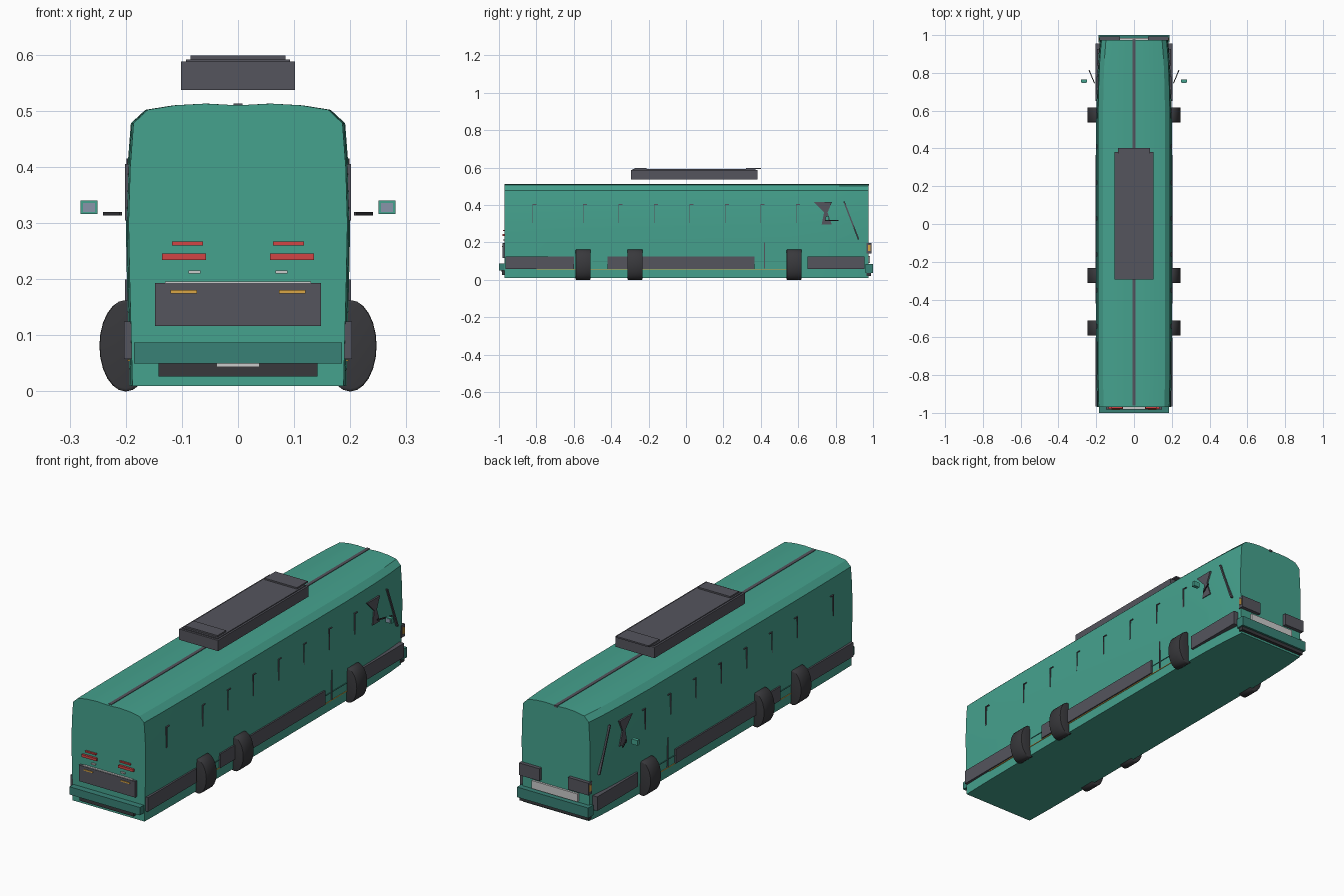
import bpy, bmesh, math
from mathutils import Matrix, Vector

if "Cube" in bpy.data.objects:
    bpy.data.objects.remove(bpy.data.objects["Cube"])

def mat(name, c):
    m = bpy.data.materials.new(name)
    m.diffuse_color = (*c, 1)
    m.use_nodes = True
    m.node_tree.nodes["Principled BSDF"].inputs["Base Color"].default_value = m.diffuse_color
    return m

GREEN = mat("body_green", (0.06, 0.36, 0.27))
DGREEN = mat("bumper_green", (0.04, 0.22, 0.18))
DARK = mat("dark_grey", (0.09, 0.09, 0.11))
RUBBER = mat("rubber", (0.04, 0.04, 0.045))
RED = mat("red", (0.65, 0.06, 0.06))
AMBER = mat("amber", (0.7, 0.38, 0.06))
WHITE = mat("white", (0.8, 0.8, 0.8))
GLASS = mat("mirror_glass", (0.25, 0.3, 0.4))

def finish(name, bm, m):
    bmesh.ops.recalc_face_normals(bm, faces=bm.faces)
    me = bpy.data.meshes.new(name)
    bm.to_mesh(me)
    bm.free()
    me.materials.append(m)
    ob = bpy.data.objects.new(name, me)
    bpy.context.collection.objects.link(ob)
    return ob

def box(name, x, y, z, m):
    """Box from (min, max) ranges."""
    bm = bmesh.new()
    bmesh.ops.create_cube(bm, size=1)
    for v in bm.verts:
        v.co = [r[0] if c < 0 else r[1] for c, r in zip(v.co, (x, y, z))]
    return finish(name, bm, m)

def pair(name, x, y, z, m):
    """The same box on both sides of x = 0."""
    box(name + "_right", x, y, z, m)
    box(name + "_left", (-x[1], -x[0]), y, z, m)

def prism(name, pts, x, m):
    """Side-view (y, z) outline extruded across an x range, both sides."""
    for side, s in (("right", 1), ("left", -1)):
        bm = bmesh.new()
        f = bm.faces.new([bm.verts.new((s * x[0], *p)) for p in pts])
        r = bmesh.ops.extrude_face_region(bm, geom=[f])
        vs = [g for g in r["geom"] if isinstance(g, bmesh.types.BMVert)]
        bmesh.ops.translate(bm, verts=vs, vec=(s * (x[1] - x[0]), 0, 0))
        finish(f"{name}_{side}", bm, m)

def smooth(ob, deg=30):
    bpy.ops.object.select_all(action='DESELECT')
    ob.select_set(True)
    bpy.context.view_layer.objects.active = ob
    bpy.ops.object.shade_smooth_by_angle(angle=math.radians(deg))

# body shell: half section mirrored, lofted along y with a narrower nose
half = [(0.193, 0.01), (0.198, 0.2), (0.2, 0.3), (0.197, 0.4), (0.191, 0.478),
        (0.165, 0.502), (0.115, 0.51), (0.06, 0.513), (0.02, 0.511)]
section = half + [(-x, z) for x, z in reversed(half)]
bm = bmesh.new()
rings = []
for y, s in ((-0.97, 0.975), (-0.85, 0.99), (-0.6, 1), (0.55, 1), (0.75, 0.975), (0.88, 0.945), (0.975, 0.9)):
    rings.append([bm.verts.new((x * s, y, z)) for x, z in section])
n = len(section)
for a, b in zip(rings, rings[1:]):
    for i in range(n):
        j = (i + 1) % n
        bm.faces.new((a[i], a[j], b[j], b[i]))
bm.faces.new(rings[0])
bm.faces.new(rings[-1])
smooth(finish("body_shell", bm, GREEN))

# roof centre strip and roof unit
box("roof_strip", (-0.008, 0.008), (-0.96, 0.978), (0.505, 0.5135), DARK)
box("roof_unit", (-0.102, 0.102), (-0.295, 0.382), (0.537, 0.588), DARK)
box("roof_unit_lid", (-0.093, 0.093), (-0.285, 0.372), (0.588, 0.592), DARK)
box("roof_unit_rear_plate", (-0.085, 0.085), (-0.275, -0.21), (0.592, 0.599), DARK)
box("roof_unit_front_plate", (-0.085, 0.085), (0.32, 0.402), (0.592, 0.599), DARK)

# wheels: flattened discs half sunk in the sides
for i, y in enumerate((-0.55, -0.273, 0.578)):
    for s in (-1, 1):
        bm = bmesh.new()
        bmesh.ops.create_cone(bm, cap_ends=True, segments=24, radius1=1, radius2=1, depth=2)
        rim = [e for e in bm.edges if any(len(f.verts) > 4 for f in e.link_faces)]
        bmesh.ops.bevel(bm, geom=rim, offset=0.07, segments=2, affect='EDGES', profile=0.5)
        M = (Matrix.Translation((s * 0.2, y, 0.0815)) @ Matrix.Diagonal((0.047, 0.04, 0.0815, 1))
             @ Matrix.Rotation(math.pi / 2, 4, 'X'))
        bmesh.ops.transform(bm, matrix=M, verts=bm.verts)
        smooth(finish(f"wheel_{i}_{'right' if s > 0 else 'left'}", bm, RUBBER), 40)

# lower side panels and trim lines
for i, y in enumerate(((-0.965, -0.6), (-0.42, 0.365), (0.65, 0.955))):
    pair(f"side_panel_{i}", (0.17, 0.203), y, (0.058, 0.125), DARK)
pair("side_trim", (0.18, 0.197), (-0.8, 0.6), (0.054, 0.057), AMBER)
pair("side_rail", (0.18, 0.1985), (-0.5, 0.6), (0.094, 0.097), DGREEN)
pair("door_seam", (0.18, 0.201), (0.418, 0.422), (0.06, 0.2), DARK)

# window frame corners peeping out of the sides
for i, y in enumerate((-0.82, -0.55, -0.36, -0.17, 0.02, 0.21, 0.4, 0.59)):
    pair(f"window_post_{i}", (0.19, 0.2015), (y - 0.002, y + 0.002), (0.305, 0.405), DARK)
    pair(f"window_top_{i}", (0.19, 0.2015), (y - 0.002, y + 0.02), (0.401, 0.405), DARK)

# driver window and slanted pillar
prism("driver_window", [(0.685, 0.415), (0.78, 0.415), (0.757, 0.36), (0.78, 0.295), (0.725, 0.295), (0.738, 0.36)],
      (0.185, 0.199), DARK)
prism("slanted_pillar", [(0.84, 0.42), (0.848, 0.42), (0.927, 0.215), (0.919, 0.215)], (0.17, 0.195), DARK)

# mirrors with slanted arms
pair("mirror_case", (0.25, 0.281), (0.748, 0.765), (0.316, 0.34), GREEN)
pair("mirror_glass", (0.255, 0.276), (0.746, 0.75), (0.32, 0.336), GLASS)
for s in (-1, 1):
    a, b = Vector((s * 0.209, 0.745, 0.317)), Vector((s * 0.238, 0.815, 0.317))
    bm = bmesh.new()
    bmesh.ops.create_cube(bm, size=1)
    M = (Matrix.Translation((a + b) / 2) @ (b - a).to_track_quat('Y', 'Z').to_matrix().to_4x4()
         @ Matrix.Diagonal((0.005, (b - a).length, 0.006, 1)))
    bmesh.ops.transform(bm, matrix=M, verts=bm.verts)
    finish("mirror_arm_" + ("right" if s > 0 else "left"), bm, RUBBER)

# engine end (-y): bumper, grille and lamps
box("rear_bumper", (-0.185, 0.185), (-1.0, -0.965), (0.05, 0.087), DGREEN)
box("rear_lip", (-0.142, 0.142), (-0.985, -0.965), (0.027, 0.05), RUBBER)
box("rear_plate", (-0.038, 0.038), (-0.99, -0.965), (0.044, 0.0495), WHITE)
box("engine_grille", (-0.148, 0.148), (-0.982, -0.965), (0.117, 0.193), DARK)
box("grille_trim", (-0.13, 0.13), (-0.98, -0.965), (0.192, 0.196), WHITE)
pair("turn_lamp", (0.073, 0.12), (-0.985, -0.97), (0.175, 0.181), AMBER)
pair("reverse_lamp", (0.067, 0.088), (-0.978, -0.965), (0.21, 0.216), WHITE)
pair("tail_lamp", (0.057, 0.135), (-0.98, -0.965), (0.234, 0.246), RED)
pair("brake_lamp", (0.062, 0.118), (-0.978, -0.965), (0.26, 0.267), RED)

# driving end (+y): bumper, grille and headlights
box("nose_bumper", (-0.187, 0.187), (0.96, 1.0), (0.037, 0.085), DGREEN)
box("nose_lip", (-0.18, 0.18), (0.965, 0.99), (0.02, 0.037), RUBBER)
box("nose_grille", (-0.12, 0.12), (0.965, 0.985), (0.09, 0.128), WHITE)
pair("headlight", (0.075, 0.182), (0.965, 0.992), (0.14, 0.198), DARK)
pair("corner_lamp", (0.18, 0.185), (0.972, 0.986), (0.155, 0.185), AMBER)
